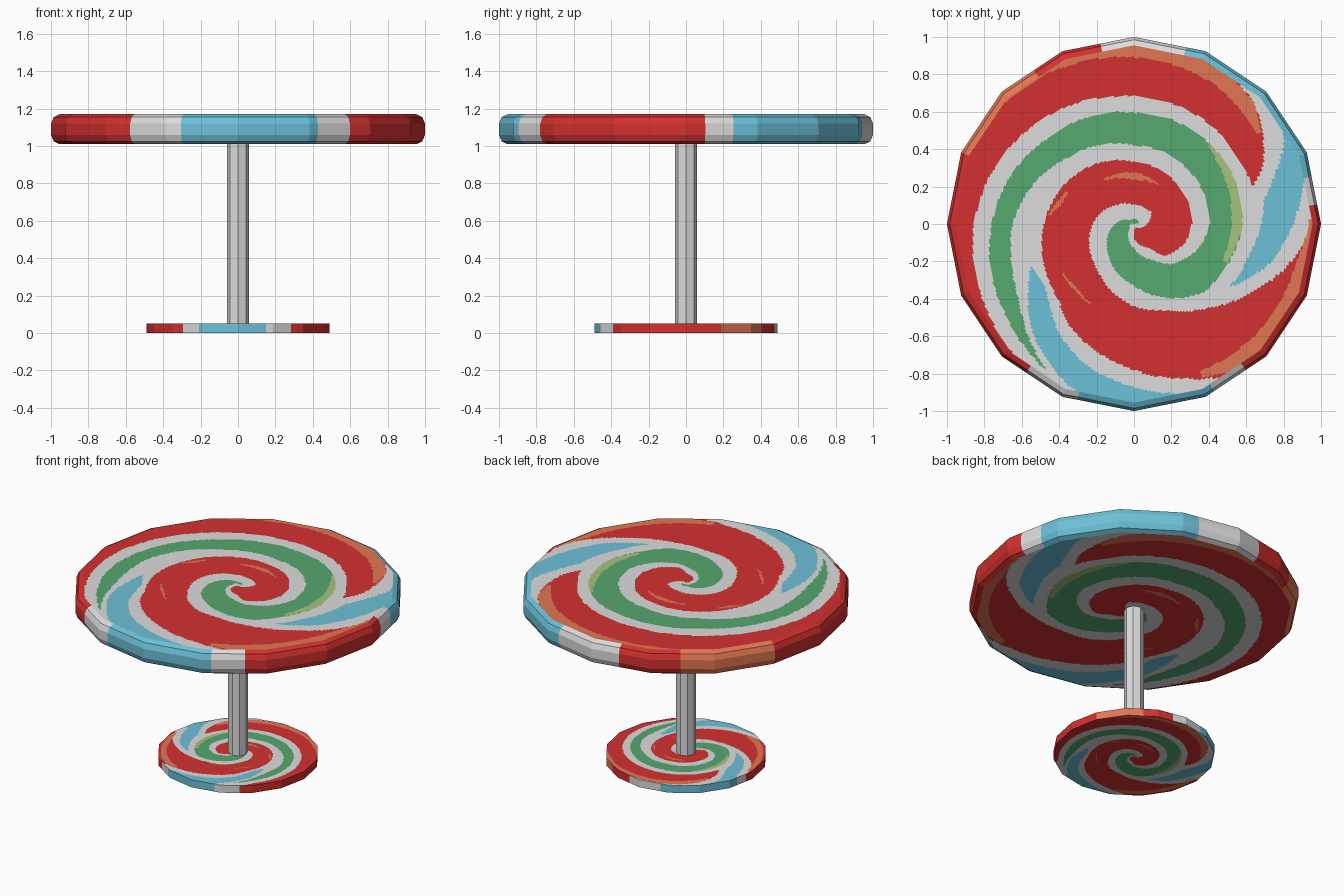
import bpy, bmesh, math

if "Cube" in bpy.data.objects:
    bpy.data.objects.remove(bpy.data.objects["Cube"])

SIDES, COLS, RINGS = 16, 240, 100


def material(name, srgb):
    m = bpy.data.materials.new(name)
    lin = [(c / 255 / 12.92) if c < 10 else ((c / 255 + 0.055) / 1.055) ** 2.4 for c in srgb]
    m.diffuse_color = (*lin, 1)
    m.use_nodes = True
    m.node_tree.nodes["Principled BSDF"].inputs["Base Color"].default_value = m.diffuse_color
    return m


WHITE, RED, GREEN, BLUE, ORANGE, OLIVE = range(6)
mats = [material("sugar white", (220, 220, 220)), material("candy red", (212, 48, 48)),
        material("mint green", (86, 168, 112)), material("ice blue", (108, 192, 216)),
        material("orange", (226, 118, 82)), material("olive green", (164, 196, 126))]

# Spiral arms: (angle in degrees, inner radius, outer radius) along each arm
red_inner = [(-90, .03, .08), (-58, .02, .15), (-45, .03, .24), (-20, .05, .29), (0, .07, .31),
             (33, .11, .31), (90, .10, .33), (135, .14, .40), (180, .22, .48), (225, .30, .57),
             (237, .33, .64), (270, .44, .78), (290, .49, .88), (306, .57, .98), (312, .60, 1.1),
             (330, .73, 1.1), (346, .86, 1.1), (358, .95, 1.1), (366, 1.0, 1.1)]
red_outer = [(18, .665, .675), (25, .66, .765), (35, .66, .84), (45, .665, .91), (55, .67, .94),
             (75, .675, .965), (100, .69, .98), (106, .70, 1.1), (135, .75, 1.1),
             (180, .855, 1.1), (225, .94, 1.1), (234, 1.0, 1.1)]
green_arm = [(10, 0, .03), (140, 0, .03), (180, .02, .10), (225, .03, .20), (270, .13, .33),
             (298, .22, .45), (315, .30, .52), (340, .37, .55), (360, .405, .58), (405, .41, .59),
             (450, .42, .595), (495, .50, .65), (540, .65, .76), (560, .69, .81),
             (575, .745, .84), (585, .81, .87), (598, .905, .91)]
blue_right = [(-33, .61, .615), (-16, .635, .755), (0, .68, .85), (10, .705, .91), (14, .74, .94),
              (16, .76, 1.1), (22, .83, 1.1), (28, .91, 1.1), (35, .955, 1.1),
              (45, .975, 1.1), (73, .995, 1.1)]
blue_front = [(203, .59, .60), (215, .58, .69), (225, .63, .78), (236, .71, .855), (250, .79, .945),
              (256, .815, 1.1), (270, .87, 1.1), (290, .96, 1.1), (296, 1.0, 1.1)]
olive_edge = [(-22, .51, .54), (0, .52, .58), (25, .54, .59), (46, .57, .59)]
orange_back = [(36, .81, .84), (45, .83, .91), (60, .86, .95), (90, .89, .965), (123, .93, .98),
               (124, .93, 1.1), (135, .94, 1.1), (152, .98, 1.1), (158, 1.0, 1.1)]
orange_front = [(294, .86, .90), (305, .87, .95), (322, .88, .955), (346, .89, .96), (362, .94, .97)]
streak_a = [(58, .245, .25), (90, .235, .275), (125, .28, .29)]
streak_b = [(154, .39, .40), (165, .40, .43), (174, .45, .46)]
streak_c = [(212, .465, .47), (227, .455, .475), (242, .485, .49)]

# Later entries are painted over earlier ones
LAYERS = [(red_inner, RED), (red_outer, RED), (green_arm, GREEN), (blue_right, BLUE),
          (blue_front, BLUE), (olive_edge, OLIVE), (orange_back, ORANGE),
          (orange_front, ORANGE), (streak_a, ORANGE), (streak_b, ORANGE), (streak_c, ORANGE)]


def bands_at(deg):
    """Colour bands (inner, outer, colour) crossed by a ray at this angle."""
    out = []
    for arm, colour in LAYERS:
        for a in (deg - 360, deg, deg + 360):
            for (a0, i0, o0), (a1, i1, o1) in zip(arm, arm[1:]):
                if a0 <= a < a1:
                    t = (a - a0) / (a1 - a0)
                    out.append((i0 + (i1 - i0) * t, o0 + (o1 - o0) * t, colour))
    return out


def swirl_disc(name, radius, z0, z1, rim, mirrored):
    """Sixteen-sided disc; rim is a list of (relative radius, z) from bottom to top."""
    flat = rim[0][0]
    rows = [(flat * k / RINGS, z0) for k in range(1, RINGS)] + rim
    rows += [(flat * k / RINGS, z1) for k in range(RINGS - 1, 0, -1)]
    step = 2 * math.pi / COLS
    facet = 2 * math.pi / SIDES

    def side(a):
        return math.cos(facet / 2) / math.cos(a % facet - facet / 2)

    bm = bmesh.new()
    grid = []
    for r, z in rows:
        ring = []
        for c in range(COLS):
            a = facet * c / (COLS // SIDES)
            s = radius * r * side(a + 1e-9)
            ring.append(bm.verts.new((s * math.cos(a), s * math.sin(a), z)))
        grid.append(ring)
    low, high = bm.verts.new((0, 0, z0)), bm.verts.new((0, 0, z1))
    first_rim = RINGS - 1
    last_rim = first_rim + len(rim) - 1
    for c in range(COLS):
        d = (c + 1) % COLS
        ang = (c + .5) * step
        deg = math.degrees(ang)
        bands = bands_at((180 - deg) % 360 if mirrored else deg)

        def colour(r):
            hit = WHITE
            for i, o, m in bands:
                if i <= r <= o:
                    hit = m
            return hit

        bm.faces.new((low, grid[0][d], grid[0][c])).material_index = colour(.005)
        bm.faces.new((high, grid[-1][c], grid[-1][d])).material_index = colour(.005)
        for k in range(len(rows) - 1):
            f = bm.faces.new((grid[k][c], grid[k][d], grid[k + 1][d], grid[k + 1][c]))
            r = (rows[k][0] + rows[k + 1][0]) / 2 * side(ang)
            f.material_index = colour(1.0 if first_rim <= k < last_rim else r)
    finish(bm, name, mats)


def finish(bm, name, materials):
    me = bpy.data.meshes.new(name)
    bm.to_mesh(me)
    bm.free()
    for m in materials:
        me.materials.append(m)
    ob = bpy.data.objects.new(name, me)
    bpy.context.collection.objects.link(ob)
    return ob


# Table top with rounded rim
swirl_disc("table_top", 1.0, 1.01, 1.17,
           [(.955, 1.01), (.985, 1.025), (1, 1.06), (1, 1.12), (.985, 1.155), (.955, 1.17)], False)

# Base plate, the same swirl turned over
swirl_disc("base_plate", .49, 0, .05, [(1, 0), (1, .05)], True)

# Octagonal stem
bm = bmesh.new()
bmesh.ops.create_cone(bm, cap_ends=True, segments=8, radius1=.06, radius2=.06, depth=.98)
bmesh.ops.translate(bm, verts=bm.verts, vec=(0, 0, .53))
finish(bm, "stem", [mats[WHITE]])
